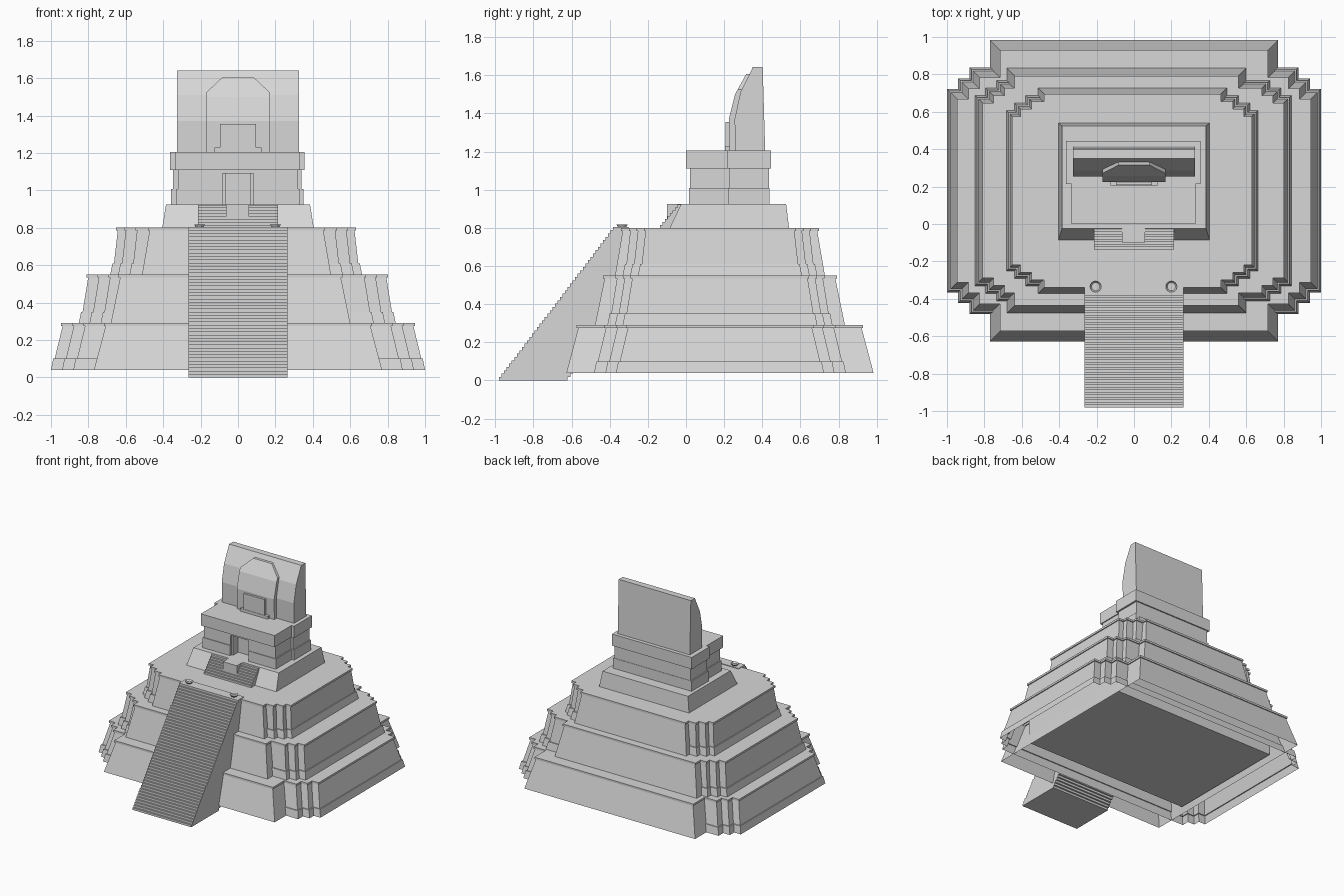
import bpy, bmesh
from mathutils import Vector

cube = bpy.data.objects.get("Cube")
if cube:
    bpy.data.objects.remove(cube, do_unlink=True)

stone = bpy.data.materials.new("grey_stone")
stone.use_nodes = True
stone.diffuse_color = (0.68, 0.68, 0.68, 1)
stone.node_tree.nodes["Principled BSDF"].inputs["Base Color"].default_value = (0.68, 0.68, 0.68, 1)

CENTRE = 0.178  # middle of the terraces along y


def finish(name, bm):
    bmesh.ops.recalc_face_normals(bm, faces=bm.faces)
    mesh = bpy.data.meshes.new(name)
    bm.to_mesh(mesh)
    bm.free()
    mesh.materials.append(stone)
    obj = bpy.data.objects.new(name, mesh)
    bpy.context.collection.objects.link(obj)
    return obj


def loft(name, rings, open_base=False):
    """Skin a stack of equal-length closed rings and cap the ends."""
    bm = bmesh.new()
    loops = [[bm.verts.new(p) for p in ring] for ring in rings]
    n = len(loops[0])
    for low, high in zip(loops, loops[1:]):
        for i in range(n):
            j = (i + 1) % n
            bm.faces.new((low[i], low[j], high[j], high[i]))
    if not open_base:
        bm.faces.new(loops[0])
    bm.faces.new(loops[-1])
    return finish(name, bm)


def box(name, x0, x1, y0, y1, z0, z1):
    return loft(name, [[(x0, y0, z), (x1, y0, z), (x1, y1, z), (x0, y1, z)] for z in (z0, z1)])


def extrude_x(name, profile, half):
    return loft(name, [[(x, y, z) for y, z in profile] for x in (-half, half)])


def plan_ring(quarter, inset, z, shift):
    """Mirror a quarter outline into a full plan, moved inwards by inset."""
    q = [(x - inset, y - inset) for x, y in quarter]
    full = q + [(-x, y) for x, y in reversed(q)]
    full += [(-x, -y) for x, y in q] + [(x, -y) for x, y in reversed(q)]
    return [(x + shift, y + CENTRE, z) for x, y in full]


def terrace(name, core, corner, z0, z1, slope, core_shift=0, corner_shift=0):
    """Hollow sloped core plus stepped corners with a plinth; both have a cornice."""
    lip, edge = 0.008, z1 - 0.016
    top = [(slope, edge), (slope - lip, edge), (slope - lip, z1)]
    plinth = [(0, z0), (0.012, z0 + 0.06), (0.02, z0 + 0.06)]
    loft(name + "_core", [plan_ring([core], i, z, core_shift) for i, z in [(0, z0)] + top], True)
    loft(name + "_corners", [plan_ring(corner, i, z, corner_shift) for i, z in plinth + top], True)


def zigzag(y, z, dy, dz, count):
    """Stair outline: a riser and a tread for every step."""
    points = []
    for i in range(count):
        points += [(y + i * dy, z + i * dz), (y + i * dy, z + (i + 1) * dz)]
    return points


# Three terraces over a solid foundation
box("foundation", -0.745, 0.745, CENTRE - 0.51, CENTRE + 0.51, 0.08, 0.28)
terrace("lower_terrace", (0.77, 0.805),
        [(1.0, 0.545), (0.94, 0.545), (0.94, 0.60), (0.88, 0.60), (0.88, 0.66)],
        0.04, 0.29, 0.062)
terrace("middle_terrace", (0.64, 0.655),
        [(0.847, 0.51), (0.79, 0.51), (0.79, 0.55), (0.73, 0.55), (0.73, 0.59)],
        0.29, 0.55, 0.05, -0.04, -0.004)
terrace("upper_terrace", (0.505, 0.55),
        [(0.673, 0.43), (0.63, 0.43), (0.63, 0.47), (0.57, 0.47), (0.57, 0.51)],
        0.55, 0.80, 0.04, -0.008, -0.01)

# Great staircase: stepped above and below, rising into the terraces
RUN, RISE = 0.0133, 0.0175
extrude_x("great_staircase",
          zigzag(-0.98, 0, RUN, RISE, 46) + [(-0.30, 0.805)]
          + zigzag(-0.62, 0, RUN, RISE, 24)[::-1], 0.265)

# Shallow flared bowls at the head of the stairs
for side, x in (("left", 0.2), ("right", -0.205)):
    bm = bmesh.new()
    bmesh.ops.create_cone(bm, cap_ends=True, segments=16, radius1=0.02, radius2=0.03, depth=0.016)
    top = max(bm.faces, key=lambda f: f.calc_center_median().z)
    bmesh.ops.inset_region(bm, faces=[top], thickness=0.008)
    bmesh.ops.translate(bm, verts=top.verts, vec=(0, 0, -0.01))
    bmesh.ops.translate(bm, verts=bm.verts, vec=(x, -0.335, 0.81))
    finish(side + "_bowl", bm)

# Temple platform with its own steps and landing
loft("temple_platform", [
    [(-w, y0, z), (w, y0, z), (w, y1, z), (-w, y1, z)]
    for w, y0, y1, z in ((0.405, -0.085, 0.54, 0.80), (0.385, -0.025, 0.525, 0.925))])
extrude_x("temple_steps",
          zigzag(-0.135, 0.80, 0.013, 0.0153, 8) + [(0.0, 0.922), (0.0, 0.80)], 0.213)
box("temple_landing", -0.065, 0.06, -0.1, 0.0, 0.82, 0.925)

# Temple walls: wide rear room, narrower front room with a doorway
box("rear_plinth", -0.357, 0.35, 0.222, 0.438, 0.925, 1.008)
box("rear_wall", -0.347, 0.34, 0.225, 0.435, 1.008, 1.11)
box("rear_cornice", -0.363, 0.355, 0.215, 0.445, 1.11, 1.205)
box("front_cornice", -0.335, 0.33, 0.0, 0.3, 1.11, 1.205)
box("door_lintel", -0.082, 0.082, 0.02, 0.23, 1.09, 1.11)
for side, s in (("left", 1), ("right", -1)):
    def wall(part, a, b, *rest):
        box(side + part, *sorted((s * a, s * b)), *rest)
    wall("_front_plinth", 0.082, 0.33, 0.015, 0.23, 0.925, 1.008)
    wall("_front_wall", 0.082, 0.322, 0.02, 0.23, 1.008, 1.11)
    wall("_door_jamb", 0.068, 0.082, 0.035, 0.23, 0.925, 1.09)
box("door_back", -0.068, 0.068, 0.1, 0.23, 0.925, 1.09)

# Roof comb with a curved front
extrude_x("roof_comb", [(0.258, 1.205), (0.255, 1.37), (0.285, 1.51), (0.35, 1.642),
                        (0.402, 1.642), (0.415, 1.205)], 0.325)

# Curved panel on the comb, with its upper corners cut off
panel = extrude_x("comb_panel", [(0.228, 1.205), (0.225, 1.37), (0.257, 1.5), (0.315, 1.605),
                                 (0.36, 1.61), (0.36, 1.205)], 0.168)
bm = bmesh.new()
bm.from_mesh(panel.data)
for s in (1, -1):
    cut = bmesh.ops.bisect_plane(bm, geom=bm.verts[:] + bm.edges[:] + bm.faces[:],
                                 plane_co=Vector((s * 0.168, 0, 1.525)),
                                 plane_no=Vector((s * 0.085, 0, 0.09)), clear_outer=True)
    rim = [e for e in cut["geom_cut"] if isinstance(e, bmesh.types.BMEdge)]
    bmesh.ops.holes_fill(bm, edges=rim)
bm.to_mesh(panel.data)
bm.free()

# Raised tablet and sill at the foot of the panel
box("tablet_sill", -0.125, 0.125, 0.205, 0.24, 1.205, 1.228)
box("tablet", -0.095, 0.095, 0.208, 0.24, 1.228, 1.355)
